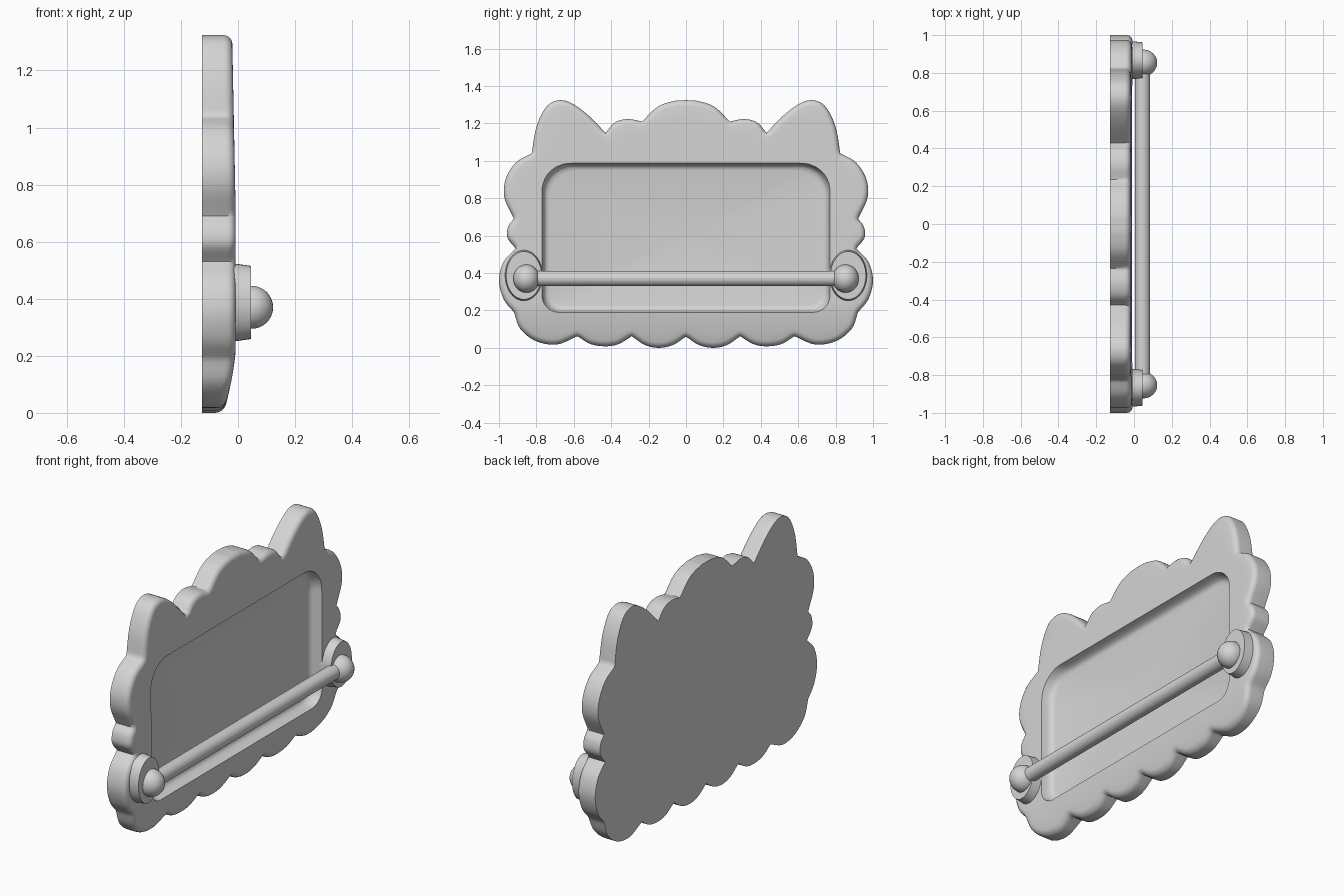
import bpy, bmesh, math
from mathutils import Vector

cube = bpy.data.objects.get("Cube")
if cube:
    bpy.data.objects.remove(cube, do_unlink=True)

grey = bpy.data.materials.new("light_grey")
grey.use_nodes = True
grey.diffuse_color = (0.66, 0.66, 0.66, 1)
grey.node_tree.nodes["Principled BSDF"].inputs["Base Color"].default_value = (0.66, 0.66, 0.66, 1)

BACK = -0.127
FLOOR = -0.074
CENTRE = Vector((0, 0.59))


def finish(bm, name, angle=42):
    bmesh.ops.recalc_face_normals(bm, faces=bm.faces)
    mesh = bpy.data.meshes.new(name)
    bm.to_mesh(mesh)
    bm.free()
    obj = bpy.data.objects.new(name, mesh)
    bpy.context.collection.objects.link(obj)
    mesh.materials.append(grey)
    bpy.ops.object.select_all(action='DESELECT')
    obj.select_set(True)
    bpy.context.view_layer.objects.active = obj
    bpy.ops.object.shade_smooth_by_angle(angle=math.radians(angle))
    return obj


def smooth_lobe(points, steps=6):
    """Smooth curve through one lobe, with sharp ends."""
    p = [Vector(q) for q in points]
    p = [2 * p[0] - p[1]] + p + [2 * p[-1] - p[-2]]
    out = []
    for a, b, c, d in zip(p, p[1:], p[2:], p[3:]):
        for i in range(steps):
            t = i / steps
            out.append(0.5 * (2 * b + (c - a) * t + (2 * a - 5 * b + 4 * c - d) * t * t
                              + (3 * b - a - 3 * c + d) * t ** 3))
    return out


# Half outline as (y, z) lobes, from the top middle round to the bottom middle
lobes = [
    [(0, 1.324), (0.06, 1.32), (0.15, 1.29), (0.235, 1.21)],
    [(0.235, 1.21), (0.31, 1.223), (0.38, 1.205), (0.43, 1.15)],
    [(0.43, 1.15), (0.53, 1.25), (0.62, 1.312), (0.69, 1.322), (0.75, 1.285), (0.8, 1.18), (0.825, 1.04)],
    [(0.825, 1.04), (0.91, 0.99), (0.965, 0.9), (0.97, 0.8), (0.92, 0.69)],
    [(0.92, 0.69), (0.95, 0.65), (0.955, 0.59), (0.91, 0.53)],
    [(0.91, 0.53), (0.975, 0.46), (1.0, 0.36), (0.975, 0.26), (0.92, 0.19)],
    [(0.92, 0.19), (0.885, 0.1), (0.8, 0.035), (0.69, 0.018), (0.58, 0.062)],
    [(0.58, 0.062), (0.51, 0.02), (0.43, 0.008), (0.36, 0.02), (0.29, 0.062)],
    [(0.29, 0.062), (0.22, 0.015), (0.145, 0.0), (0.07, 0.015), (0, 0.06)],
]
half = [p for lobe in lobes for p in smooth_lobe(lobe)] + [Vector((0, 0.06))]
outline = half + [Vector((-p.x, p.y)) for p in reversed(half[1:-1])]
count = len(outline)


def inset(loop, dist):
    out = []
    for i, p in enumerate(loop):
        tangent = (loop[(i + 1) % count] - loop[i - 1]).normalized()
        out.append(p + Vector((tangent.y, -tangent.x)) * dist)
    return out


def front_x(z):
    """Depth of the front surface, curling back at the bottom and top."""
    low = max(0, (0.23 - z) / 0.23)
    high = max(0, z - 0.7)
    return -0.008 - 0.042 * low ** 1.5 - 0.02 * high


def rounded_rect(direction, side):
    """Point of the recess outline, drawn in by side, along a ray from the centre."""
    z0, z1 = 0.19 + side, 0.987 - side
    mid, hy, hz = (z0 + z1) / 2, 0.77 - side, (z1 - z0) / 2
    radius = 0.15 if direction.y > 0 else 0.09
    lo, hi = 0.0, 1.5
    for _ in range(24):
        t = (lo + hi) / 2
        p = CENTRE + direction * t
        qy = abs(p.x) - hy + radius
        qz = abs(p.y - mid) - hz + radius
        dist = math.hypot(max(qy, 0), max(qz, 0)) + min(max(qy, qz), 0) - radius
        if dist < 0:
            lo = t
        else:
            hi = t
    return CENTRE + direction * lo


# Backplate: rings lofted from the back, round the edge and into the recess
r = 0.03
rings = [[(BACK, p) for p in outline]]
for step in range(6):
    a = math.radians(18 * step)
    loop = inset(outline, r * (1 - math.cos(a)))
    rings.append([(front_x(p.y) - r * (1 - math.sin(a)), p) for p in loop])

edge = [p for _, p in rings[-1]]
rays = [(p - CENTRE).normalized() for p in edge]
rim = [rounded_rect(d, 0) for d in rays]
for t in (0.25, 0.5, 0.75, 1):
    flat = [e.lerp(q, t) for e, q in zip(edge, rim)]
    rings.append([(front_x(p.y), p) for p in flat])

# Steep recess wall with a small fillet at the floor
for side, drop in ((0.006, 0.45), (0.014, 0.8), (0.024, 0.94), (0.04, 1)):
    rings.append([(front_x(q.y) + (FLOOR - front_x(q.y)) * drop, rounded_rect(d, side))
                  for d, q in zip(rays, rim)])

bm = bmesh.new()
verts = [[bm.verts.new((x, p.x, p.y)) for x, p in ring] for ring in rings]
for a, b in zip(verts, verts[1:]):
    for i in range(count):
        j = (i + 1) % count
        bm.faces.new((a[i], a[j], b[j], b[i]))
for ring, x in ((verts[0], BACK), (verts[-1], FLOOR)):
    hub = bm.verts.new((x, CENTRE.x, CENTRE.y))
    for i in range(count):
        bm.faces.new((ring[i], ring[(i + 1) % count], hub))
finish(bm, "backplate", 55)

# Bar mounts and round end knobs, mirrored left and right
for sign, label in ((1, "left"), (-1, "right")):
    bm = bmesh.new()
    bmesh.ops.create_cone(bm, cap_ends=True, segments=40, radius1=1, radius2=0.93, depth=0.07)
    for v in bm.verts:
        x, y, z = v.co
        v.co = (0.01 + z, sign * 0.867 + y * 0.102, 0.387 + x * 0.138)
    finish(bm, label + "_bar_mount")

    bm = bmesh.new()
    bmesh.ops.create_uvsphere(bm, u_segments=32, v_segments=20, radius=0.075)
    for v in bm.verts:
        v.co.y *= 0.94
    bmesh.ops.translate(bm, verts=bm.verts, vec=(0.048, sign * 0.853, 0.37))
    finish(bm, label + "_knob")

# Horizontal bar
bm = bmesh.new()
bmesh.ops.create_cone(bm, cap_ends=True, segments=32, radius1=0.041, radius2=0.041, depth=1.7)
for v in bm.verts:
    x, y, z = v.co
    v.co = (0.045 + x, z, 0.371 + y)
finish(bm, "bar")
